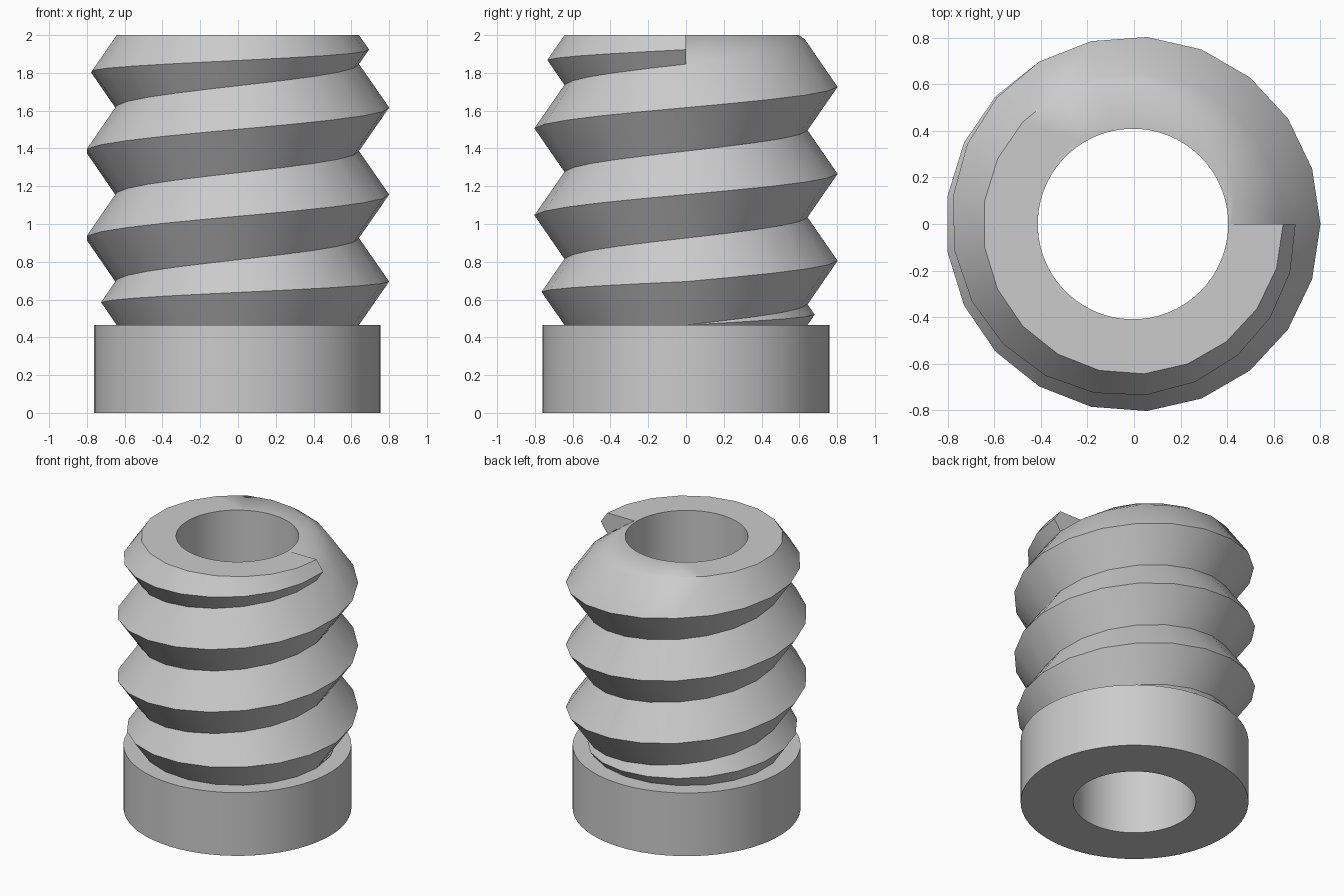
import bpy, bmesh, math
from mathutils import Vector

cube = bpy.data.objects.get("Cube")
if cube:
    bpy.data.objects.remove(cube, do_unlink=True)

SIDES, TURNS, SUB = 21, 4, 3          # thread facets per turn, turns, bore steps per facet
BASE, TOP = 0.465, 2.0                # thread limits in z
BORE, COLLAR, ROOT = 0.409, 0.76, 0.645
PITCH, SLOPE = 0.4605, 0.695
CENTRE_X = -0.0045
FADE = 7                              # facets over which the last root sinks into the top

grey = bpy.data.materials.new("plain grey")
grey.use_nodes = True
colour = (0.6, 0.6, 0.6, 1)
grey.diffuse_color = colour
grey.node_tree.nodes["Principled BSDF"].inputs["Base Color"].default_value = colour


def at(r, z, step, sides):
    a = math.tau * (step % sides) / sides
    return Vector((CENTRE_X + r * math.cos(a), r * math.sin(a), z))


def face(bm, points):
    bm.faces.new([bm.verts.new(p) for p in points])


def finish(bm, name):
    bmesh.ops.remove_doubles(bm, verts=bm.verts, dist=0.0005)
    mesh = bpy.data.meshes.new(name)
    bm.to_mesh(mesh)
    bm.free()
    mesh.materials.append(grey)
    ob = bpy.data.objects.new(name, mesh)
    bpy.context.collection.objects.link(ob)
    bpy.ops.object.select_all(action="DESELECT")
    ob.select_set(True)
    bpy.context.view_layer.objects.active = ob
    bpy.ops.object.shade_smooth_by_angle(angle=math.radians(38))


# Plain ring at the foot
bm = bmesh.new()
ring = [(BORE, 0), (COLLAR, 0), (COLLAR, BASE), (BORE, BASE)]
n = SIDES * SUB
for j in range(n):
    for (r0, z0), (r1, z1) in zip(ring, ring[1:] + ring[:1]):
        face(bm, [at(r0, z0, j, n), at(r0, z0, j + 1, n),
                  at(r1, z1, j + 1, n), at(r1, z1, j, n)])
finish(bm, "collar")


# Thread section: lower root, crest and upper root, squeezed between the limits
def section(i):
    turn = i / SIDES
    low = max(BASE + PITCH * (turn - 1), BASE)
    high = min(BASE + PITCH * turn, TOP)
    half = (high - low) / 2
    return [(ROOT, low), (ROOT + half * SLOPE, low + half), (ROOT, high)]


def rim(i):
    fade = min((i - SIDES * (TURNS - 1)) / FADE, 1)
    return 0.425 + (ROOT - 0.425) * fade


bm = bmesh.new()
last = SIDES * TURNS
for i in range(last):
    a, b = section(i), section(i + 1)
    if i >= last - SIDES:             # last turn rises to the flat top
        a.append((rim(i), TOP))
        b.append((rim(i + 1), TOP))
        inner = [at(BORE, TOP, k, n) for k in range((i + 1) * SUB, i * SUB - 1, -1)]
        face(bm, [at(*a[-1], i, SIDES), at(*b[-1], i + 1, SIDES)] + inner)
    for k in range(len(a) - 1):
        corners = [at(*a[k], i, SIDES), at(*b[k], i + 1, SIDES),
                   at(*b[k + 1], i + 1, SIDES), at(*a[k + 1], i, SIDES)]
        points = [p for m, p in enumerate(corners) if (p - corners[m - 1]).length > 0.001]
        if len(points) > 2:
            face(bm, points)

# Flat end of the thread
low, crest, high = section(last)
face(bm, [at(r, z, 0, SIDES) for r, z in (low, (rim(last - SIDES), TOP), high, crest)])

# Bore wall
for j in range(n):
    face(bm, [at(BORE, BASE, j + 1, n), at(BORE, BASE, j, n),
              at(BORE, TOP, j, n), at(BORE, TOP, j + 1, n)])
finish(bm, "threaded_body")
